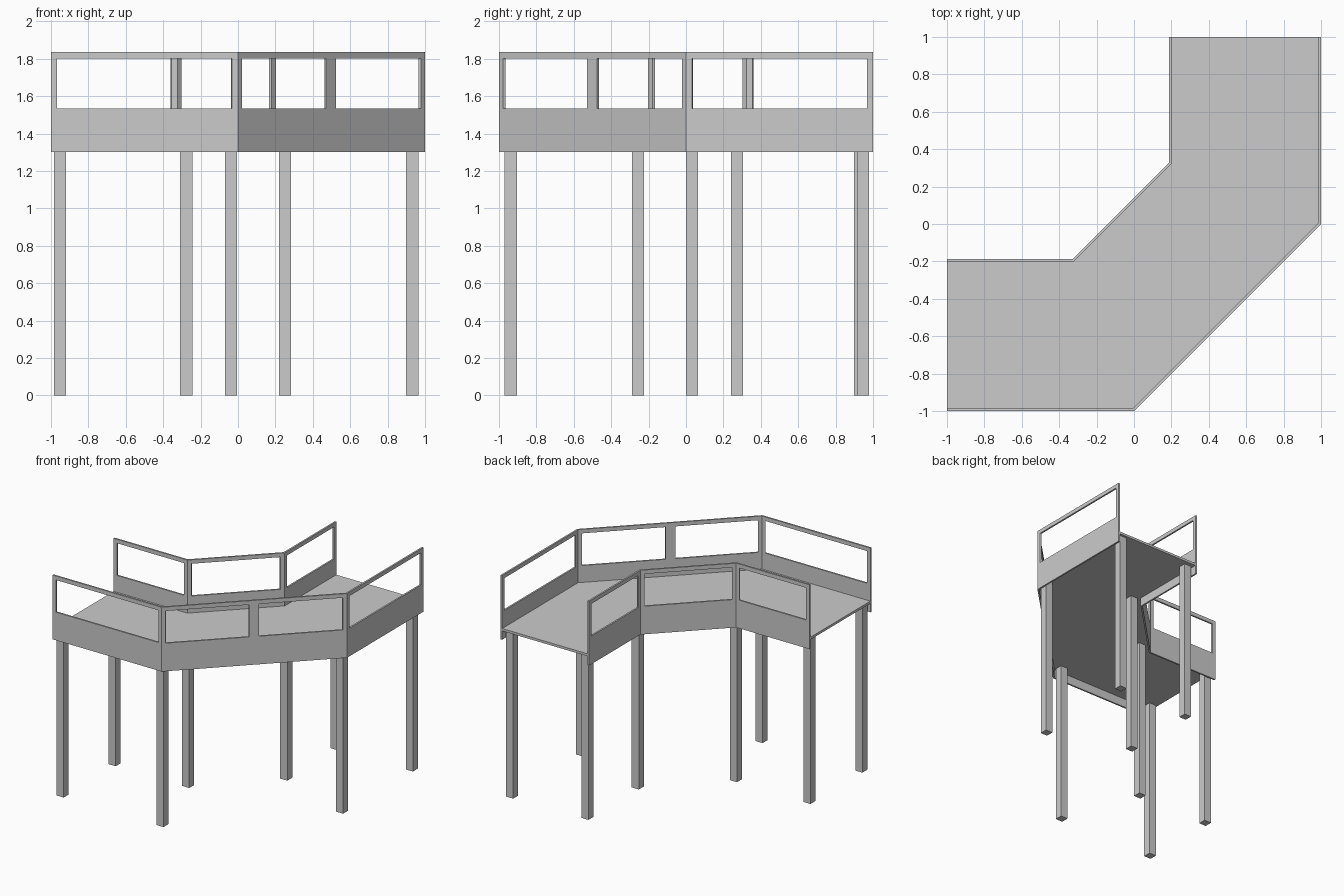
import bpy
import bmesh
from mathutils import Vector

if "Cube" in bpy.data.objects:
    bpy.data.objects.remove(bpy.data.objects["Cube"])

Z0, Z_SILL, Z_RAIL, Z_TOP = 1.302, 1.535, 1.802, 1.835   # wall levels
DECK_LO, DECK_HI = 1.375, 1.395
T = 0.014                                                # wall thickness
POST = 0.065

OUTER = [Vector(p) for p in ((-1, -1), (0, -1), (1, 0), (1, 1))]
INNER = [Vector(p) for p in ((-1, -0.188), (-0.329, -0.188), (0.188, 0.329), (0.188, 1))]


def finish(name, bm):
    bmesh.ops.remove_doubles(bm, verts=bm.verts, dist=1e-5)
    bmesh.ops.recalc_face_normals(bm, faces=bm.faces)
    me = bpy.data.meshes.new(name)
    bm.to_mesh(me)
    bm.free()
    ob = bpy.data.objects.new(name, me)
    bpy.context.collection.objects.link(ob)


def prism(name, pts, z0, z1):
    bm = bmesh.new()
    face = bm.faces.new([bm.verts.new((p[0], p[1], z0)) for p in pts])
    ext = bmesh.ops.extrude_face_region(bm, geom=[face], use_keep_orig=True)
    up = [v for v in ext["geom"] if isinstance(v, bmesh.types.BMVert)]
    bmesh.ops.translate(bm, verts=up, vec=(0, 0, z1 - z0))
    finish(name, bm)


def offset(path, d):
    """Mitred offset of an open path, positive to the left."""
    dirs = [(b - a).normalized() for a, b in zip(path, path[1:])]
    norms = [Vector((-u.y, u.x)) for u in dirs]
    out = []
    for i, p in enumerate(path):
        n0, n1 = norms[max(i - 1, 0)], norms[min(i, len(norms) - 1)]
        m = (n0 + n1).normalized()
        out.append(p + m * (d / m.dot(n0)))
    return out


def wall(name, a, b, a2, b2, mullion):
    """Solid panel below, open window frame above, as one closed shell."""
    e = 0.031 / (b - a).length
    us = [0, e, 0.471, 0.524, 1 - e, 1] if mullion else [0, e, 1 - e, 1]
    zs = [Z0, Z_SILL, Z_RAIL, Z_TOP]
    nu, nz = len(us) - 1, 3

    def solid(i, k):
        return 0 <= i < nu and 0 <= k < nz and (k != 1 or i % 2 == 0)

    bm = bmesh.new()

    def vert(i, k, s):
        p = a2.lerp(b2, us[i]) if s else a.lerp(b, us[i])
        return bm.verts.new((p.x, p.y, zs[k]))

    for i in range(nu):
        for k in range(nz):
            if not solid(i, k):
                continue
            c = [(i, k), (i + 1, k), (i + 1, k + 1), (i, k + 1)]
            for s in (0, 1):
                bm.faces.new([vert(*q, s) for q in c])
            for j, (di, dk) in enumerate(((0, -1), (1, 0), (0, 1), (-1, 0))):
                if not solid(i + di, k + dk):
                    p, q = c[j], c[(j + 1) % 4]
                    bm.faces.new([vert(*p, 0), vert(*q, 0), vert(*q, 1), vert(*p, 1)])
    finish(name, bm)


# Parapet walls along both sides
out_in, inn_in = offset(OUTER, T), offset(INNER, -T)
for side, path, off in (("outer", OUTER, out_in), ("inner", INNER, inn_in)):
    for i, part in enumerate(("left", "diagonal", "right")):
        wall(f"{side}_{part}_railing", path[i], path[i + 1], off[i], off[i + 1],
             side == "outer" and part == "diagonal")

# Deck between the walls
prism("deck", out_in + inn_in[::-1], DECK_LO, DECK_HI)

# Support posts
centres = [(-0.952, -0.937), (-0.037, -0.937), (0.932, 0.032), (0.932, 0.947),
           (-0.952, -0.257), (-0.277, -0.257), (0.252, 0.272), (0.252, 0.932)]
h = POST / 2
for n, (x, y) in enumerate(centres, 1):
    prism(f"support_post_{n}", [(x - h, y - h), (x + h, y - h), (x + h, y + h), (x - h, y + h)],
          0, DECK_LO)
